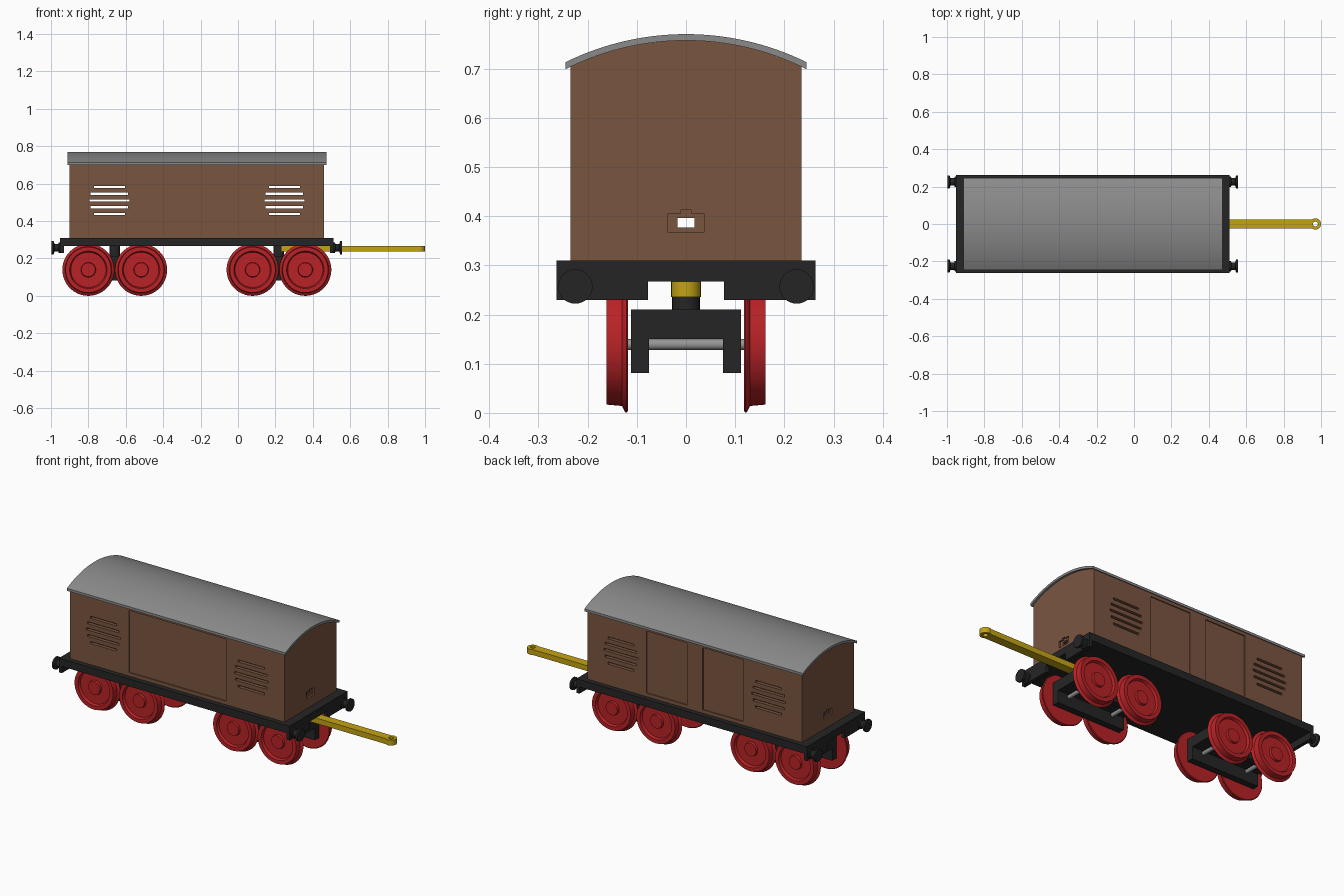
import bpy, bmesh, math
from mathutils import Vector

if "Cube" in bpy.data.objects:
    bpy.data.objects.remove(bpy.data.objects["Cube"])


def material(name, rgb):
    m = bpy.data.materials.new(name)
    lin = [((c / 255 + 0.055) / 1.055) ** 2.4 if c > 10 else c / 255 / 12.92 for c in rgb]
    m.diffuse_color = (*lin, 1)
    m.use_nodes = True
    m.node_tree.nodes["Principled BSDF"].inputs["Base Color"].default_value = m.diffuse_color
    return m


BROWN = material("brown", (122, 85, 64))
GREY = material("roof grey", (138, 138, 138))
BLACK = material("black", (37, 37, 38))
RED = material("red", (184, 34, 38))
YELLOW = material("yellow", (196, 163, 20))
STEEL = material("steel", (150, 150, 150))


def finish(name, bm, mat):
    bmesh.ops.recalc_face_normals(bm, faces=bm.faces)
    me = bpy.data.meshes.new(name)
    bm.to_mesh(me)
    bm.free()
    ob = bpy.data.objects.new(name, me)
    bpy.context.collection.objects.link(ob)
    me.materials.append(mat)
    return ob


def smooth(ob):
    bpy.ops.object.select_all(action='DESELECT')
    ob.select_set(True)
    bpy.context.view_layer.objects.active = ob
    bpy.ops.object.shade_smooth_by_angle(angle=math.radians(30))


def prism(name, pts, a, b, mat, axis='x'):
    """Extrude an outline along x (points are y,z) or z (points are x,y)."""
    bm = bmesh.new()
    place = (lambda p: (a, p[0], p[1])) if axis == 'x' else (lambda p: (p[0], p[1], a))
    face = bm.faces.new([bm.verts.new(place(p)) for p in pts])
    new = bmesh.ops.extrude_face_region(bm, geom=[face])['geom']
    step = Vector((b - a, 0, 0)) if axis == 'x' else Vector((0, 0, b - a))
    bmesh.ops.translate(bm, vec=step, verts=[v for v in new if isinstance(v, bmesh.types.BMVert)])
    return finish(name, bm, mat)


def box(name, x0, x1, y0, y1, z0, z1, mat):
    return prism(name, [(y0, z0), (y1, z0), (y1, z1), (y0, z1)], x0, x1, mat)


def lathe(name, profile, origin, axis, mat, n=48):
    """Spin (radius, distance along axis) points around an axis."""
    axis = Vector(axis)
    side = axis.orthogonal().normalized()
    up = axis.cross(side)
    bm = bmesh.new()
    rings = []
    for r, d in profile:
        c = Vector(origin) + axis * d
        rings.append([bm.verts.new(c + (side * math.cos(t) + up * math.sin(t)) * r)
                      for t in (2 * math.pi * i / n for i in range(n))])
    for p, q in zip(rings, rings[1:]):
        for i in range(n):
            j = (i + 1) % n
            bm.faces.new((p[i], p[j], q[j], q[i]))
    bm.faces.new(rings[0])
    bm.faces.new(rings[-1])
    ob = finish(name, bm, mat)
    smooth(ob)
    return ob


def cut(ob, cutter):
    mod = ob.modifiers.new("cut", 'BOOLEAN')
    mod.operation, mod.solver, mod.object = 'DIFFERENCE', 'EXACT', cutter
    bpy.context.view_layer.objects.active = ob
    bpy.ops.object.modifier_apply(modifier=mod.name)
    bpy.data.objects.remove(cutter)


def arc(half, top, radius, n=32):
    ys = [half - 2 * half * i / n for i in range(n + 1)]
    return [(y, top - radius + math.sqrt(radius ** 2 - y * y)) for y in ys]


MID = -0.22  # middle of the wagon along x

# Hollow body with arched top
body = prism("body", [(-0.235, 0.305), (0.235, 0.305)] + arc(0.235, 0.757, 0.543),
             MID - 0.68, MID + 0.68, BROWN)
cut(body, prism("inside", [(-0.215, 0.25), (0.215, 0.25)] + arc(0.215, 0.737, 0.523),
                MID - 0.66, MID + 0.66, BROWN))

# Ventilation slots through both sides
for cx in (MID - 0.468, MID + 0.468):
    for i, half in enumerate((0.083, 0.1, 0.107, 0.1, 0.083)):
        z = 0.437 + i * 0.0362
        cut(body, box("slot", cx - half, cx + half, -0.4, 0.4, z - 0.006, z + 0.006, BROWN))

# Shallow door recesses: one wide in front, a pair behind
cut(body, box("door", MID - 0.307, MID + 0.307, -0.4, -0.229, 0.33, 0.685, BROWN))
for x0, x1 in ((-0.307, -0.05), (0.05, 0.307)):
    cut(body, box("door", MID + x0, MID + x1, 0.229, 0.4, 0.33, 0.685, BROWN))

# Stepped pocket with an opening in each end wall
cut(body, box("opening", -1.5, 1.5, -0.017, 0.017, 0.377, 0.396, BROWN))
pocket = [(-0.037, 0.367), (0.037, 0.367), (0.037, 0.405), (0.01, 0.405),
          (0.01, 0.412), (-0.01, 0.412), (-0.01, 0.405), (-0.037, 0.405)]
for s in (-1, 1):
    ends = sorted((MID + s * 0.67, MID + s * 0.8))
    cut(body, prism("pocket", pocket, *ends, BROWN))

# Curved roof sheet
roof = prism("roof", arc(0.245, 0.77, 0.555) + arc(0.245, 0.757, 0.543)[::-1],
             MID - 0.692, MID + 0.692, GREY)
smooth(roof)

# Base plate and notched end beams
box("base_plate", MID - 0.73, MID + 0.73, -0.263, 0.263, 0.267, 0.31, BLACK)
beam = [(-0.263, 0.309), (-0.263, 0.229), (-0.077, 0.229), (-0.077, 0.27),
        (0.077, 0.27), (0.077, 0.229), (0.263, 0.229), (0.263, 0.309)]
for s in (-1, 1):
    prism("end_beam", beam, *sorted((MID + s * 0.731, MID + s * 0.711)), BLACK)
    # Buffers
    for y in (-0.225, 0.225):
        lathe("buffer", [(0.028, 0), (0.028, 0.008), (0.02, 0.011), (0.02, 0.031),
                         (0.035, 0.036), (0.035, 0.047)],
              (MID + s * 0.73, y, 0.257), (s, 0, 0), BLACK, 32)

# Wheel section from the inner flange to the dished outer face
WHEEL = [(0.135, 0.118), (0.139, 0.121), (0.137, 0.124), (0.125, 0.13), (0.122, 0.162),
         (0.1, 0.162), (0.094, 0.148), (0.04, 0.148), (0.037, 0.16)]
frame = [(-0.112, 0.081), (-0.075, 0.081), (-0.075, 0.15), (0.075, 0.15),
         (0.075, 0.081), (0.112, 0.081), (0.112, 0.21), (-0.112, 0.21)]
for cx in (MID - 0.439, MID + 0.439):
    # Bogie frame and pivot
    prism("bogie_frame", frame, cx - 0.215, cx + 0.215, BLACK)
    lathe("bogie_pivot", [(0.028, 0.205), (0.028, 0.27)], (cx, 0, 0), (0, 0, 1), BLACK, 32)
    for dx in (-0.141, 0.141):
        # Axle with a wheel at each end
        lathe("axle", [(0.011, -0.13), (0.011, 0.13)], (cx + dx, 0, 0.139), (0, 1, 0), STEEL, 24)
        for s in (-1, 1):
            lathe("wheel", WHEEL, (cx + dx, 0, 0.139), (0, s, 0), RED, 64)

# Coupling bar with an eye at the end
bar = [(0.225, -0.025), (0.954, -0.025)]
bar += [(0.97 + 0.03 * math.cos(a), 0.03 * math.sin(a))
        for a in (math.radians(-122 + 244 * i / 24) for i in range(25))]
bar += [(0.954, 0.025), (0.225, 0.025)]
coupling = prism("coupling_bar", bar, 0.236, 0.267, YELLOW, 'z')
cut(coupling, lathe("eye", [(0.013, 0.1), (0.013, 0.4)], (0.97, 0, 0), (0, 0, 1), YELLOW, 24))
smooth(coupling)
